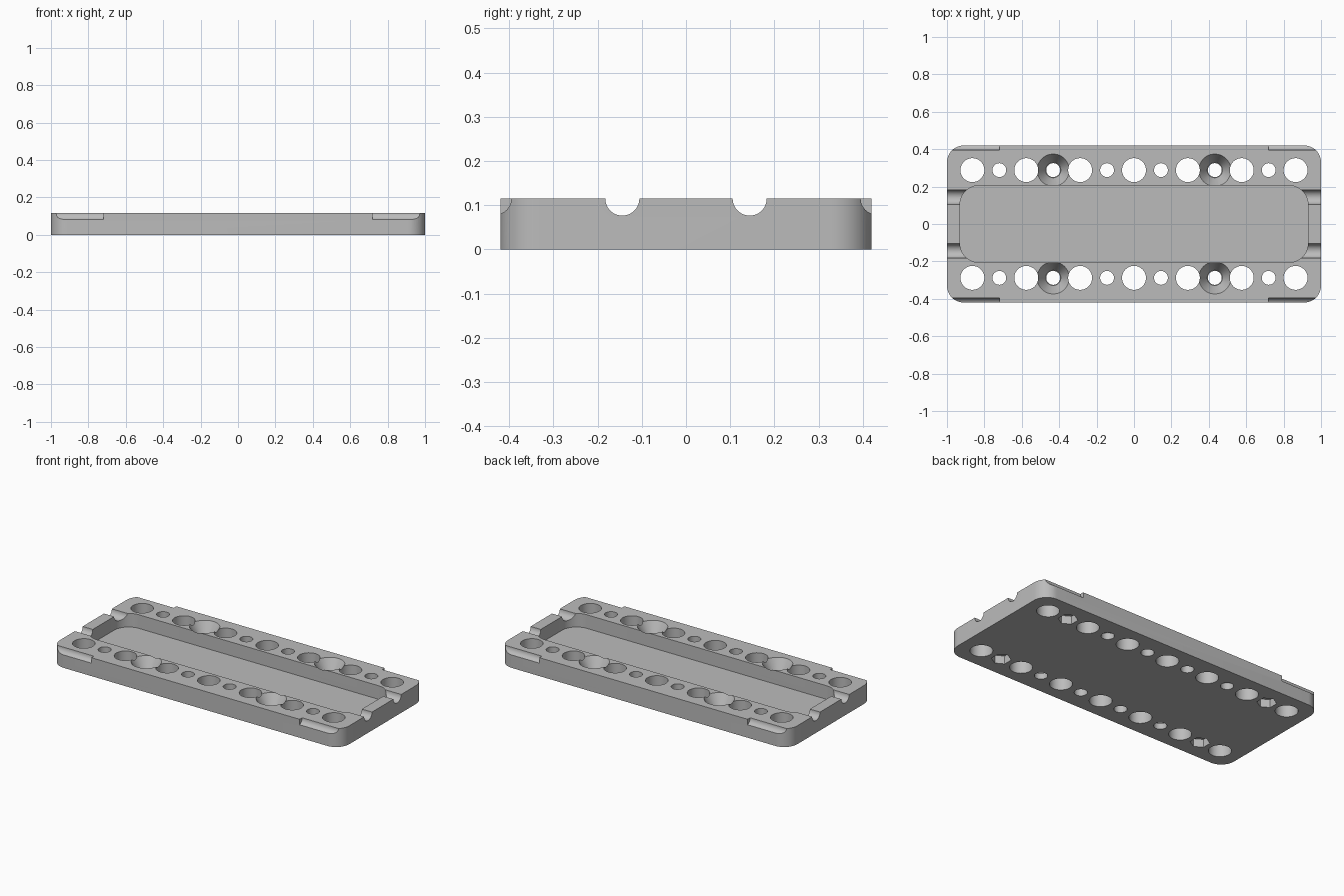
import bpy, bmesh, math
from mathutils import Matrix, Vector

if "Cube" in bpy.data.objects:
    bpy.data.objects.remove(bpy.data.objects["Cube"])

H = 0.115          # plate height
PITCH = 0.144      # hole spacing
ROW = 0.288        # hole row distance from centre

grey = bpy.data.materials.new("plain grey")
grey.use_nodes = True
colour = (0.5, 0.5, 0.5, 1)
grey.diffuse_color = colour
grey.node_tree.nodes["Principled BSDF"].inputs["Base Color"].default_value = colour


def finish(name, bm):
    mesh = bpy.data.meshes.new(name)
    bmesh.ops.recalc_face_normals(bm, faces=bm.faces)
    bm.to_mesh(mesh)
    bm.free()
    mesh.materials.append(grey)
    obj = bpy.data.objects.new(name, mesh)
    bpy.context.collection.objects.link(obj)
    return obj


def rounded_slab(name, hx, hy, r, z0, z1, steps=12):
    bm = bmesh.new()
    verts = []
    for q, (sx, sy) in enumerate([(1, 1), (-1, 1), (-1, -1), (1, -1)]):
        for i in range(steps + 1):
            a = (q + i / steps) * math.pi / 2
            verts.append(bm.verts.new((sx * (hx - r) + r * math.cos(a),
                                       sy * (hy - r) + r * math.sin(a), z0)))
    face = bm.faces.new(verts)
    top = bmesh.ops.extrude_face_region(bm, geom=[face])["geom"]
    bmesh.ops.translate(bm, vec=(0, 0, z1 - z0),
                        verts=[v for v in top if isinstance(v, bmesh.types.BMVert)])
    return finish(name, bm)


def add_drill(bm, x, y, z0, z1, r0, r1, sides=48):
    bmesh.ops.create_cone(bm, cap_ends=True, segments=sides, radius1=r0, radius2=r1,
                          depth=z1 - z0, matrix=Matrix.Translation((x, y, (z0 + z1) / 2)))


def add_rod(bm, x0, x1, y, z, r):
    turn = Matrix.Rotation(math.pi / 2, 4, 'Y')
    bmesh.ops.create_cone(bm, cap_ends=True, segments=48, radius1=r, radius2=r,
                          depth=abs(x1 - x0),
                          matrix=Matrix.Translation(((x0 + x1) / 2, y, z)) @ turn)


plate = rounded_slab("base_plate", 1.0, 0.42, 0.09, 0, H)
cutters = [rounded_slab("tray_cutter", 0.93, 0.205, 0.1, 0.03, H + 0.1)]

# Two rows of alternating large and small through holes
holes, sinks, nuts, grooves = (bmesh.new() for _ in range(4))
for sy in (-1, 1):
    for i in range(-6, 7):
        x, y = i * PITCH, sy * ROW
        r = 0.064 if i % 2 == 0 else 0.037
        add_drill(holes, x, y, -0.1, H + 0.1, r, r)
        if abs(i) == 3:     # tapered screw seats
            slope = 0.045 / 0.08
            add_drill(sinks, x, y, H - 0.08, H + 0.02, 0.041, 0.086 + 0.02 * slope)
        if abs(i) == 5:     # nut pockets underneath
            add_drill(nuts, x, y, -0.05, 0.05, 0.056, 0.056, 6)
    # Cable grooves through the ends and finger notches along the long edges
    for sx in (-1, 1):
        add_rod(grooves, sx * 0.88, sx * 1.1, sy * 0.144, H, 0.0385)
        add_rod(grooves, sx * 0.72, sx * 1.1, sy * 0.431, H, 0.036)

for name, bm in (("hole_cutter", holes), ("seat_cutter", sinks),
                 ("nut_cutter", nuts), ("groove_cutter", grooves)):
    cutters.append(finish(name, bm))

# Cut everything out of the plate, then discard the cutters
for c in cutters:
    c.hide_render = True
    mod = plate.modifiers.new(c.name, 'BOOLEAN')
    mod.operation = 'DIFFERENCE'
    mod.solver = 'EXACT'
    mod.object = c
bpy.context.view_layer.update()
result = bpy.data.meshes.new_from_object(
    plate.evaluated_get(bpy.context.evaluated_depsgraph_get()))
plate.modifiers.clear()
plate.data = result
plate.data.materials.clear()
plate.data.materials.append(grey)
for c in cutters:
    bpy.data.objects.remove(c)

bpy.ops.object.select_all(action='DESELECT')
plate.select_set(True)
bpy.context.view_layer.objects.active = plate
bpy.ops.object.shade_smooth_by_angle(angle=math.radians(30))
